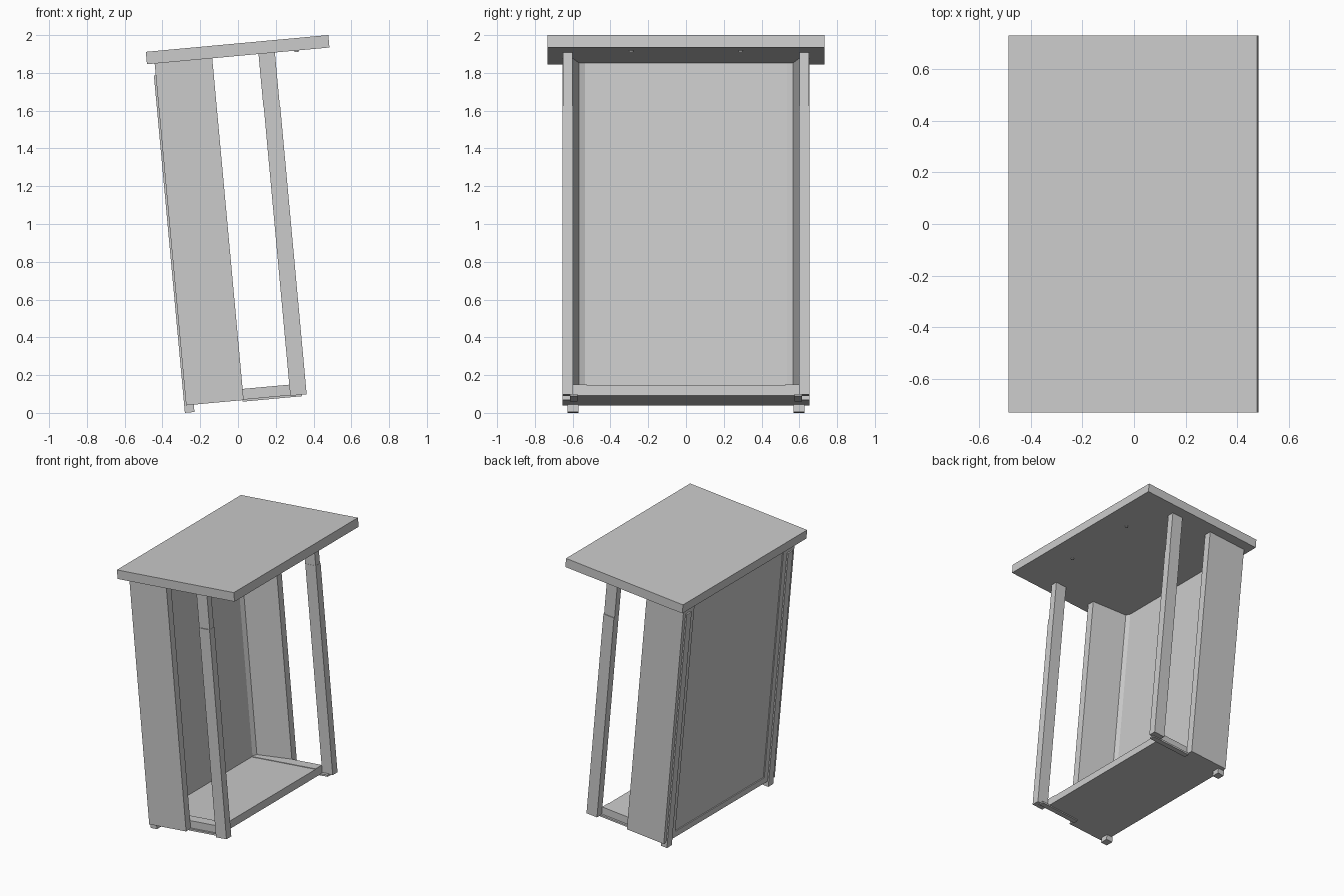
import bpy, bmesh, math
from mathutils import Matrix

old = bpy.data.objects.get("Cube")
if old:
    bpy.data.objects.remove(old, do_unlink=True)

# Single matt grey
grey = bpy.data.materials.new("plain_grey")
grey.use_nodes = True
grey.diffuse_color = (0.6, 0.6, 0.6, 1)
grey.node_tree.nodes["Principled BSDF"].inputs["Base Color"].default_value = (0.6, 0.6, 0.6, 1)

# The whole shelter leans over about the y axis
LEAN = Matrix.Rotation(math.radians(-5.25), 4, 'Y')


def finish(name, bm):
    bmesh.ops.recalc_face_normals(bm, faces=bm.faces)
    bm.transform(LEAN)
    mesh = bpy.data.meshes.new(name)
    bm.to_mesh(mesh)
    bm.free()
    mesh.materials.append(grey)
    obj = bpy.data.objects.new(name, mesh)
    bpy.context.collection.objects.link(obj)
    return obj


def prism(name, plan, low, high):
    """Extrude a plan outline from low to high."""
    bm = bmesh.new()
    face = bm.faces.new([bm.verts.new((x, y, low)) for x, y in plan])
    top = bmesh.ops.extrude_face_region(bm, geom=[face])["geom"]
    verts = [v for v in top if isinstance(v, bmesh.types.BMVert)]
    bmesh.ops.translate(bm, verts=verts, vec=(0, 0, high - low))
    return finish(name, bm)


def box(name, x0, x1, y0, y1, low, high):
    return prism(name, [(x0, y0), (x1, y0), (x1, y1), (x0, y1)], low, high)


BASE, CEIL = 0.065, 1.882

# Roof, back wall and floor
box("roof", -0.311, 0.659, -0.732, 0.732, CEIL, 1.948)
box("back_panel", -0.262, -0.245, -0.58, 0.58, BASE, CEIL)
box("back_bottom_rail", -0.27, -0.262, -0.525, 0.525, BASE, 0.11)
box("floor", -0.25, 0.285, -0.53, 0.53, BASE, 0.12)

for side, s in (("left", 1), ("right", -1)):
    # Side wall, thicker towards the back
    prism(side + "_side_panel",
          [(0.036, 0.6 * s), (0.036, 0.655 * s), (-0.27, 0.655 * s), (-0.27, 0.563 * s)],
          BASE, CEIL)
    # Bevelled batten in the inner corner, and its strip outside
    prism(side + "_corner_batten",
          [(-0.25, 0.525 * s), (-0.23, 0.566 * s), (-0.25, 0.58 * s)], BASE, CEIL)
    box(side + "_back_strip", -0.27, -0.262, 0.525 * s, 0.565 * s, BASE, CEIL)
    # Rear post standing out as a foot
    box(side + "_rear_post", -0.28, -0.229, 0.569 * s, 0.627 * s, 0.026, 1.82)
    # Front post in two lengths
    box(side + "_front_post", 0.284, 0.371, 0.598 * s, 0.655 * s, BASE, 1.597)
    box(side + "_upper_post", 0.282, 0.369, 0.6 * s, 0.65 * s, 1.597, CEIL)
    # Floor edging and post bracket
    box(side + "_floor_rim", -0.25, 0.285, 0.525 * s, 0.6 * s, BASE, 0.124)
    box(side + "_post_bracket", 0.03, 0.345, 0.575 * s, 0.615 * s, 0.057, 0.07)
    # Bolt under the roof
    bm = bmesh.new()
    bmesh.ops.create_cone(bm, cap_ends=True, segments=12, radius1=0.011, radius2=0.011,
                          depth=0.016,
                          matrix=Matrix.Translation((0.484, 0.29 * s, CEIL)))
    finish(side + "_roof_bolt", bm)
